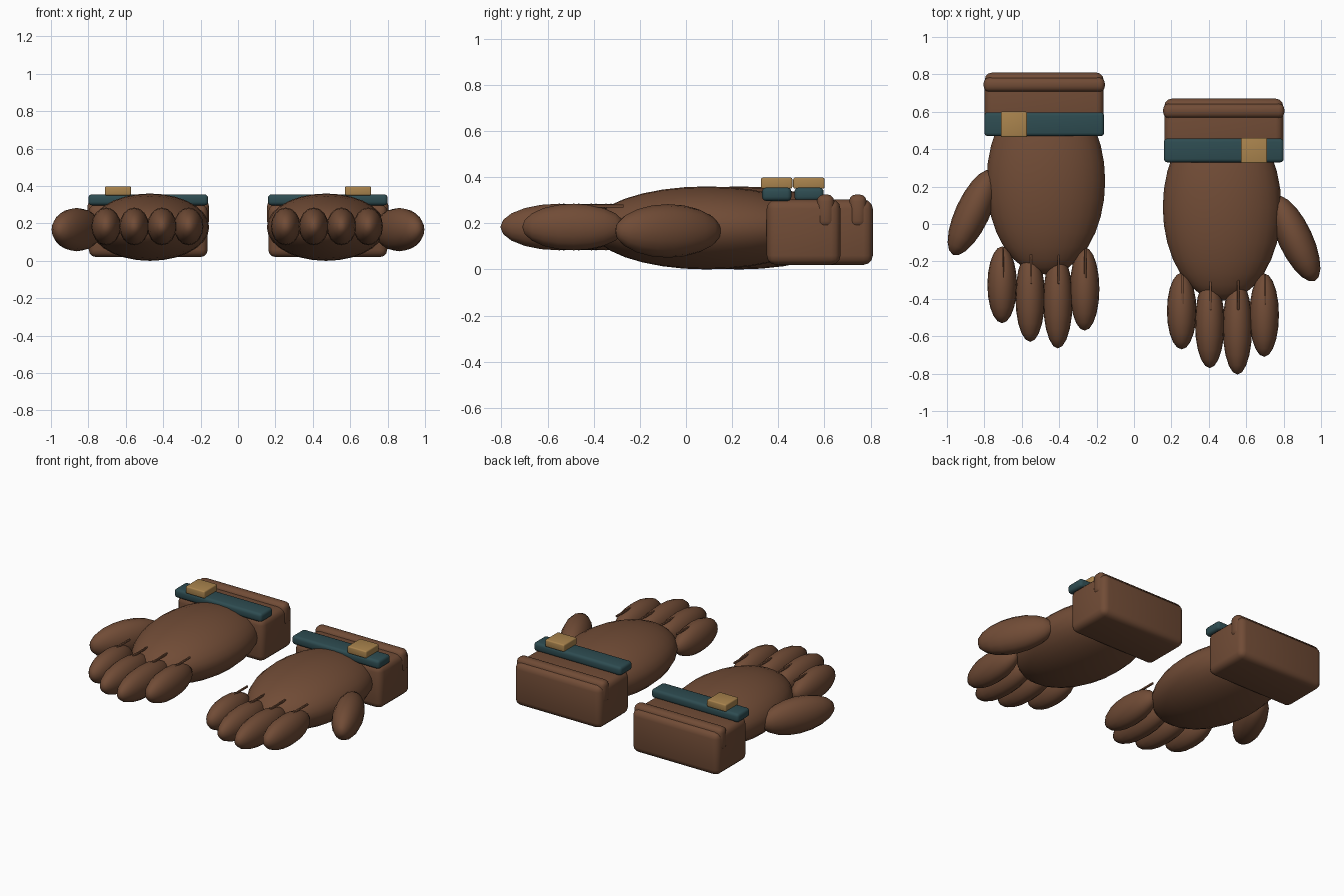
import bpy, math
from mathutils import Matrix, Vector

if "Cube" in bpy.data.objects:
    bpy.data.objects.remove(bpy.data.objects["Cube"])


def material(name, rgb):
    m = bpy.data.materials.new(name)
    m.diffuse_color = (*rgb, 1)
    m.use_nodes = True
    m.node_tree.nodes["Principled BSDF"].inputs["Base Color"].default_value = m.diffuse_color
    return m


LEATHER = material("brown_leather", (0.165, 0.072, 0.037))
STRAP = material("teal_strap", (0.027, 0.072, 0.082))
BRASS = material("brass", (0.40, 0.23, 0.075))


def finish(ob, name, mat):
    ob.name = name
    ob.data.materials.append(mat)
    bpy.ops.object.shade_smooth_by_angle(angle=math.radians(40))
    return ob


def ellipsoid(name, centre, radii, turn=0, seg=16, rings=10):
    """Ellipsoid with its poles along y, turned about z."""
    bpy.ops.mesh.primitive_uv_sphere_add(segments=seg, ring_count=rings, radius=1)
    ob = bpy.context.object
    ob.data.transform(Matrix.Translation(centre)
                      @ Matrix.Rotation(turn, 4, 'Z')
                      @ Matrix.Diagonal((*radii, 1))
                      @ Matrix.Rotation(math.pi / 2, 4, 'X'))
    return finish(ob, name, LEATHER)


def block(name, lo, hi, bevel, mat):
    """Rounded box between two corners."""
    lo, hi = Vector(lo), Vector(hi)
    bpy.ops.mesh.primitive_cube_add(size=1)
    ob = bpy.context.object
    ob.data.transform(Matrix.Translation((lo + hi) / 2)
                      @ Matrix.Diagonal((*(hi - lo), 1)))
    mod = ob.modifiers.new("Rounding", 'BEVEL')
    mod.width, mod.segments = bevel, 3
    bpy.ops.object.modifier_apply(modifier=mod.name)
    return finish(ob, name, mat)


# Finger: x offset from the glove centre, middle y, half length
FINGERS = [(-0.225, -0.465, 0.205), (-0.075, -0.53, 0.24),
           (0.073, -0.55, 0.255), (0.216, -0.487, 0.223)]

for label, side, dy in (("right", 1, 0.0), ("left", -1, 0.14)):
    cx = 0.48 * side

    # Padded hand
    ellipsoid(label + "_palm", (0.471 * side, 0.09 + dy, 0.18),
              (0.317, 0.50, 0.18), seg=28, rings=16)

    # Fingers with a thin seam ridge on each knuckle
    for i, (fx, fy, half) in enumerate(FINGERS, 1):
        ellipsoid(f"{label}_finger_{i}", (cx + fx, fy + dy, 0.184),
                  (0.079, half, 0.101))
        start = -0.27 if i in (1, 4) else -0.30
        block(f"{label}_finger_seam_{i}",
              (cx + fx - 0.002, start - 0.16 + dy, 0.268),
              (cx + fx + 0.010, start + dy, 0.281), 0.004, LEATHER)

    # Thumb on the outer side
    ellipsoid(label + "_thumb", (0.862 * side, -0.078 + dy, 0.167),
              (0.092, 0.25, 0.116), turn=math.radians(25) * side)

    # Cuff and its raised rim
    block(label + "_cuff", (cx - 0.318, 0.35 + dy, 0.02),
          (cx + 0.318, 0.67 + dy, 0.303), 0.04, LEATHER)
    block(label + "_cuff_rim", (cx - 0.324, 0.567 + dy, 0.18),
          (cx + 0.324, 0.643 + dy, 0.325), 0.03, LEATHER)

    # Strap and buckle
    block(label + "_strap", (cx - 0.32, 0.33 + dy, 0.297),
          (cx + 0.32, 0.457 + dy, 0.355), 0.018, STRAP)
    bx = 0.642 * side
    block(label + "_buckle", (bx - 0.07, 0.325 + dy, 0.35),
          (bx + 0.07, 0.461 + dy, 0.398), 0.008, BRASS)
